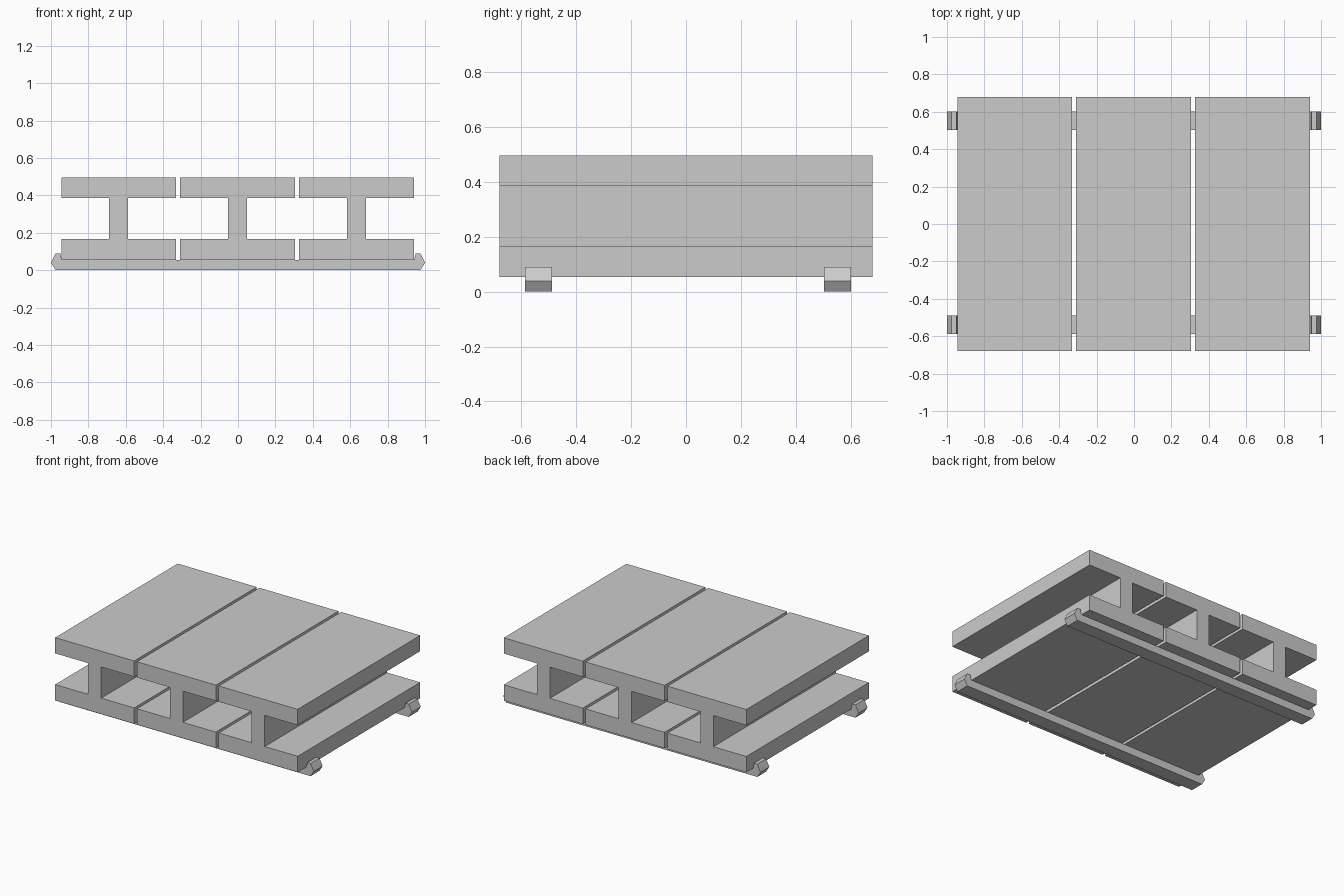
import bpy

if "Cube" in bpy.data.objects:
    bpy.data.objects.remove(bpy.data.objects["Cube"])


def extrude_profile(name, profile, y0, y1):
    """Solid from an XZ outline (counter-clockwise seen from the front), swept along y."""
    n = len(profile)
    verts = [(x, y, z) for y in (y0, y1) for x, z in profile]
    faces = [tuple(range(n)), tuple(reversed(range(n, 2 * n)))]
    faces += [(i, i + n, (i + 1) % n + n, (i + 1) % n) for i in range(n)]
    mesh = bpy.data.meshes.new(name)
    mesh.from_pydata(verts, [], faces)
    obj = bpy.data.objects.new(name, mesh)
    bpy.context.collection.objects.link(obj)
    return obj


# Three I-beams side by side
FLANGE, WEB = 0.307, 0.051
Z0, Z1, Z2, Z3 = 0.054, 0.166, 0.385, 0.496
right = [(FLANGE, Z0), (FLANGE, Z1), (WEB, Z1), (WEB, Z2), (FLANGE, Z2), (FLANGE, Z3)]
beam = right + [(-x, z) for x, z in reversed(right)]
for side, cx in (("left", -0.638), ("middle", -0.003), ("right", 0.633)):
    extrude_profile(f"beam_{side}", [(x + cx, z) for x, z in beam], -0.68, 0.68)

# Two straps underneath, with pointed hooks turned up at both ends
hook = [(0.975, 0.0), (1.0, 0.04), (0.975, 0.09), (0.95, 0.09), (0.942, Z0)]
strap = hook + [(-x, z) for x, z in reversed(hook)]
for side, y0, y1 in (("front", -0.587, -0.489), ("back", 0.503, 0.601)):
    extrude_profile(f"strap_{side}", strap, y0, y1)
